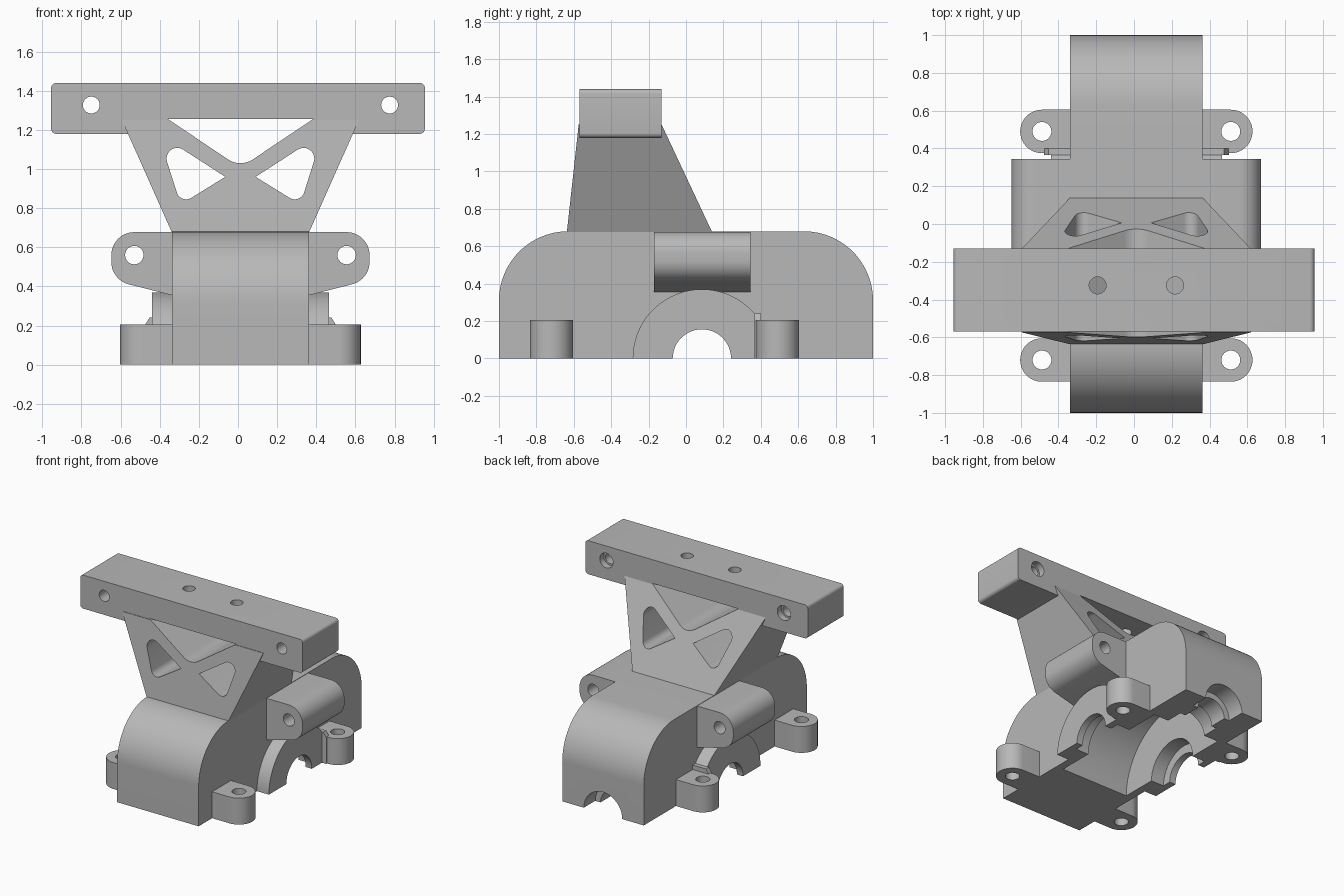
import bpy, bmesh
from math import sin, cos, pi, radians
from mathutils.geometry import convex_hull_2d

if "Cube" in bpy.data.objects:
    bpy.data.objects.remove(bpy.data.objects["Cube"], do_unlink=True)

grey = bpy.data.materials.new("light grey")
grey.use_nodes = True
GREY = (0.48, 0.48, 0.48, 1)
grey.diffuse_color = GREY
grey.node_tree.nodes["Principled BSDF"].inputs["Base Color"].default_value = GREY

MID = 0.0125          # middle of the casing in x
AXLE_Y = 0.085        # axle line


def circle(u, v, r, n=48):
    return [(u + r * cos(2 * pi * i / n), v + r * sin(2 * pi * i / n)) for i in range(n)]


def hull(*groups):
    pts = [p for g in groups for p in g]
    return [pts[i] for i in convex_hull_2d(pts)]


def rect(u0, u1, v0, v1):
    return [(u0, v0), (u1, v0), (u1, v1), (u0, v1)]


def loft(name, lower, upper):
    """Closed solid between two matching loops."""
    bm = bmesh.new()
    a = [bm.verts.new(p) for p in lower]
    b = [bm.verts.new(p) for p in upper]
    n = len(a)
    bm.faces.new(a)
    bm.faces.new(b)
    for i in range(n):
        bm.faces.new((a[i], a[(i + 1) % n], b[(i + 1) % n], b[i]))
    bmesh.ops.recalc_face_normals(bm, faces=bm.faces)
    me = bpy.data.meshes.new(name)
    bm.to_mesh(me)
    bm.free()
    me.materials.append(grey)
    ob = bpy.data.objects.new(name, me)
    bpy.context.collection.objects.link(ob)
    return ob


def prism(name, pts, axis, a, b):
    """Profile pushed along an axis: x uses (y, z), y uses (x, z), z uses (x, y)."""
    put = {"x": lambda u, v, w: (w, u, v),
           "y": lambda u, v, w: (u, w, v),
           "z": lambda u, v, w: (u, v, w)}[axis]
    return loft(name, [put(u, v, a) for u, v in pts], [put(u, v, b) for u, v in pts])


def boolean(ob, others, op):
    for other in others:
        other.hide_render = True
        m = ob.modifiers.new("cut", "BOOLEAN")
        m.operation, m.solver, m.object = op, "EXACT", other
        bpy.context.view_layer.objects.active = ob
        bpy.ops.object.modifier_apply(modifier=m.name)


def discard(obs):
    for ob in obs:
        bpy.data.objects.remove(ob, do_unlink=True)


def at(side, d):
    return MID + side * d


def flip(pts, side):
    return [(at(side, d), v) for d, v in pts]


# Casing with rounded front and rear shoulders
arch = hull(circle(-0.63, 0.31, 0.37, 96), circle(0.63, 0.31, 0.37, 96), rect(-1, 1, 0, 0.3))
arch = hull([p for p in arch if p[1] >= 0])
casing = prism("casing", arch, "x", at(-1, 0.35), at(1, 0.35))

# Axle bosses, bolt lugs and side tubes joined to the casing
adds = []
half_disc = [(AXLE_Y + 0.37 * cos(pi * i / 48), 0.37 * sin(pi * i / 48)) for i in range(49)]
tube = hull(circle(0.5425, 0.56, 0.1175), circle(0.5425, 0.525, 0.1175),
            [(0.32, 0.677), (0.32, 0.347)])
rib = [(0.34, 0), (0.49, 0), (0.49, 0.2), (0.465, 0.24), (0.34, 0.24)]
for s in (-1, 1):
    adds.append(prism("axle_boss", half_disc, "x", at(s, 0.31), at(s, 0.4525)))
    adds.append(prism("side_tube", flip(tube, s), "y", -0.17, 0.345))
    adds.append(prism("lug_rib", flip(rib, s), "y", 0.365, 0.40))
    for y in (-0.72, 0.49):
        lug = hull(circle(0.50, y, 0.115), rect(0.32, 0.5, y - 0.115, y + 0.115))
        adds.append(prism("bolt_lug", flip(lug, s), "z", 0, 0.205))
boolean(casing, adds, "UNION")
discard(adds)

# Gear cavity, axle bores, rear shaft bore and bolt holes
cuts = [
    prism("gear_cavity", circle(AXLE_Y, 0, 0.5, 96), "x", at(-1, 0.29), at(1, 0.29)),
    prism("axle_bore", circle(AXLE_Y, 0, 0.156), "x", -0.7, 0.7),
    prism("axle_bearing_seat", circle(AXLE_Y, 0, 0.225), "x", at(-1, 0.40), at(1, 0.40)),
    prism("shaft_bore", circle(MID, 0, 0.12), "y", 0.4, 1.1),
    prism("rear_bearing_seat", circle(MID, 0, 0.165), "y", 0.86, 1.1),
    prism("inner_bearing_seat", circle(MID, 0, 0.165), "y", 0.4, 0.72),
]
for s in (-1, 1):
    cuts.append(prism("tube_hole", circle(at(s, 0.5425), 0.56, 0.047), "y", -0.3, 0.5))
    for y in (-0.72, 0.49):
        cuts.append(prism("lug_hole", circle(at(s, 0.50), y, 0.05), "z", -0.1, 0.3))
boolean(casing, cuts, "DIFFERENCE")
discard(cuts)

# Tapered tower under the mounting bar
low = rect(at(-1, 0.35), at(1, 0.35), -0.637, 0.14)
high = rect(at(-1, 0.606), at(1, 0.606), -0.574, -0.13)
tower = loft("tower", [(x, y, 0.675) for x, y in low], [(x, y, 1.25) for x, y in high])

# Mounting bar with softened long edges
r = 0.025
bar_shape = hull(*[circle(u, v, r, 24) for u in (-0.955 + r, 0.955 - r)
                   for v in (1.18 + r, 1.44 - r)])
bar = prism("mounting_bar", bar_shape, "y", -0.57, -0.13)

# Truss openings through the tower, the middle one also notching the bar
notch = prism("middle_opening",
              hull(circle(MID, 1.144, 0.114, 96)[48:], [(at(-1, 0.372), 1.256), (at(1, 0.372), 1.256)]),
              "y", -0.9, 0.4)
window = hull(circle(0.3225, 1.053, 0.055), circle(0.2775, 0.895, 0.05), [(0.0775, 0.96)])
windows = [prism("side_opening", flip(window, s), "y", -0.9, 0.4) for s in (-1, 1)]
boolean(tower, [notch] + windows, "DIFFERENCE")

# Bar holes: two upright, two lengthwise with wider rear mouths
holes = [notch]
for s in (-1, 1):
    holes.append(prism("upright_hole", circle(at(s, 0.205), -0.325, 0.045), "z", 1.1, 1.6))
    holes.append(prism("bar_hole", circle(at(s, 0.7625), 1.327, 0.043), "y", -0.8, 0.2))
    holes.append(prism("bar_hole_mouth", circle(at(s, 0.7625), 1.327, 0.057), "y", -0.18, 0.2))
boolean(bar, holes, "DIFFERENCE")
discard(holes + windows)

# Smooth the round surfaces, keep edges crisp
bpy.ops.object.select_all(action="DESELECT")
for ob in (casing, tower, bar):
    ob.select_set(True)
bpy.context.view_layer.objects.active = casing
bpy.ops.object.shade_smooth_by_angle(angle=radians(30))
